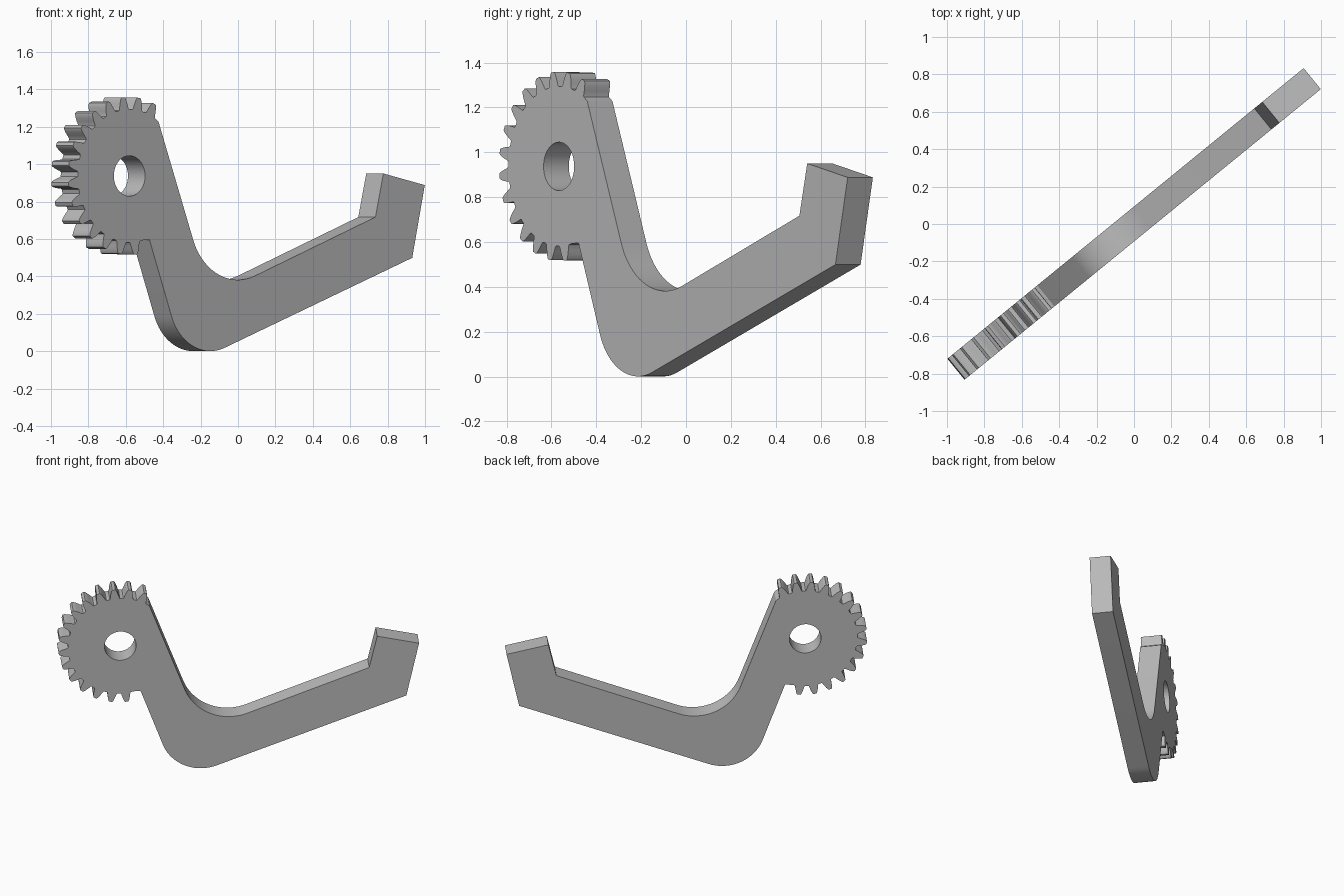
import bpy, bmesh, math
from mathutils import Vector, Matrix

cube = bpy.data.objects.get("Cube")
if cube:
    bpy.data.objects.remove(cube, do_unlink=True)

THICK = 0.145
TURN = math.radians(39.2)
HUB = Vector((-0.808, 0.937))
TIP_R, ROOT_R, BORE_R = 0.422, 0.356, 0.108
PITCH, FIRST, TEETH = 15, 66, 15


def polar(r, deg):
    a = math.radians(deg)
    return HUB + Vector((math.cos(a), math.sin(a))) * r


def fillet(start, corner, end, r, steps=20):
    """Arc of radius r rounding the corner between two straight edges."""
    d1, d2 = (start - corner).normalized(), (end - corner).normalized()
    half = d1.angle(d2) / 2
    centre = corner + (d1 + d2).normalized() * r / math.sin(half)
    t = r / math.tan(half)
    a, b = corner + d1 * t - centre, corner + d2 * t - centre
    sweep = a.angle(b)
    return [centre + (a * math.sin(sweep * (1 - i / steps))
                      + b * math.sin(sweep * i / steps)) / math.sin(sweep)
            for i in range(steps + 1)]


# Gear teeth, as (radius, half angle) along one flank
flank = [(ROOT_R, 5.6), (0.362, 4.9), (0.38, 4.1), (0.40, 3.1), (0.415, 2.2), (TIP_R, 1.4)]
outline = []
for k in range(TEETH):
    mid = FIRST + PITCH * k
    outline += [polar(r, mid - h) for r, h in flank]
    outline += [polar(r, mid + h) for r, h in reversed(flank)]

# Lever outline: outer bend, hooked tip, inner bend
neck_low, neck_high = Vector((-0.67, 0.596)), Vector((-0.608, 1.228))
heel, notch = Vector((1.143, 0.499)), Vector((0.889, 0.717))
outline += [polar(ROOT_R, 285), neck_low]
outline += fillet(neck_low, Vector((-0.418, -0.081)), heel, 0.285)
outline += [heel, Vector((1.2295, 0.888)), Vector((0.944, 0.95)), notch]
outline += fillet(notch, Vector((-0.251, 0.286)), neck_high, 0.33)
outline += [neck_high]
bore = [polar(BORE_R, 360 * i / 48) for i in range(48)]

# Fill the profile around the bore and give it thickness
bm = bmesh.new()
edges = []
for loop in (outline, bore):
    verts = [bm.verts.new((p.x, -THICK / 2, p.y)) for p in loop]
    edges += [bm.edges.new((v, verts[i - 1])) for i, v in enumerate(verts)]
bmesh.ops.triangle_fill(bm, edges=edges, use_beauty=True, normal=(0, -1, 0))
grown = bmesh.ops.extrude_face_region(bm, geom=bm.faces[:])["geom"]
bmesh.ops.translate(bm, vec=(0, THICK, 0),
                    verts=[g for g in grown if isinstance(g, bmesh.types.BMVert)])
bmesh.ops.recalc_face_normals(bm, faces=bm.faces[:])
bm.transform(Matrix.Rotation(TURN, 4, "Z"))
mesh = bpy.data.meshes.new("gear_lever")
bm.to_mesh(mesh)
bm.free()

# Plain grey material
grey = bpy.data.materials.new("grey")
grey.use_nodes = True
colour = (0.5, 0.5, 0.5, 1)
grey.diffuse_color = colour
grey.node_tree.nodes["Principled BSDF"].inputs["Base Color"].default_value = colour
mesh.materials.append(grey)

lever = bpy.data.objects.new("gear_lever", mesh)
bpy.context.collection.objects.link(lever)
bpy.ops.object.select_all(action="DESELECT")
lever.select_set(True)
bpy.context.view_layer.objects.active = lever
bpy.ops.object.shade_smooth_by_angle(angle=math.radians(30))
